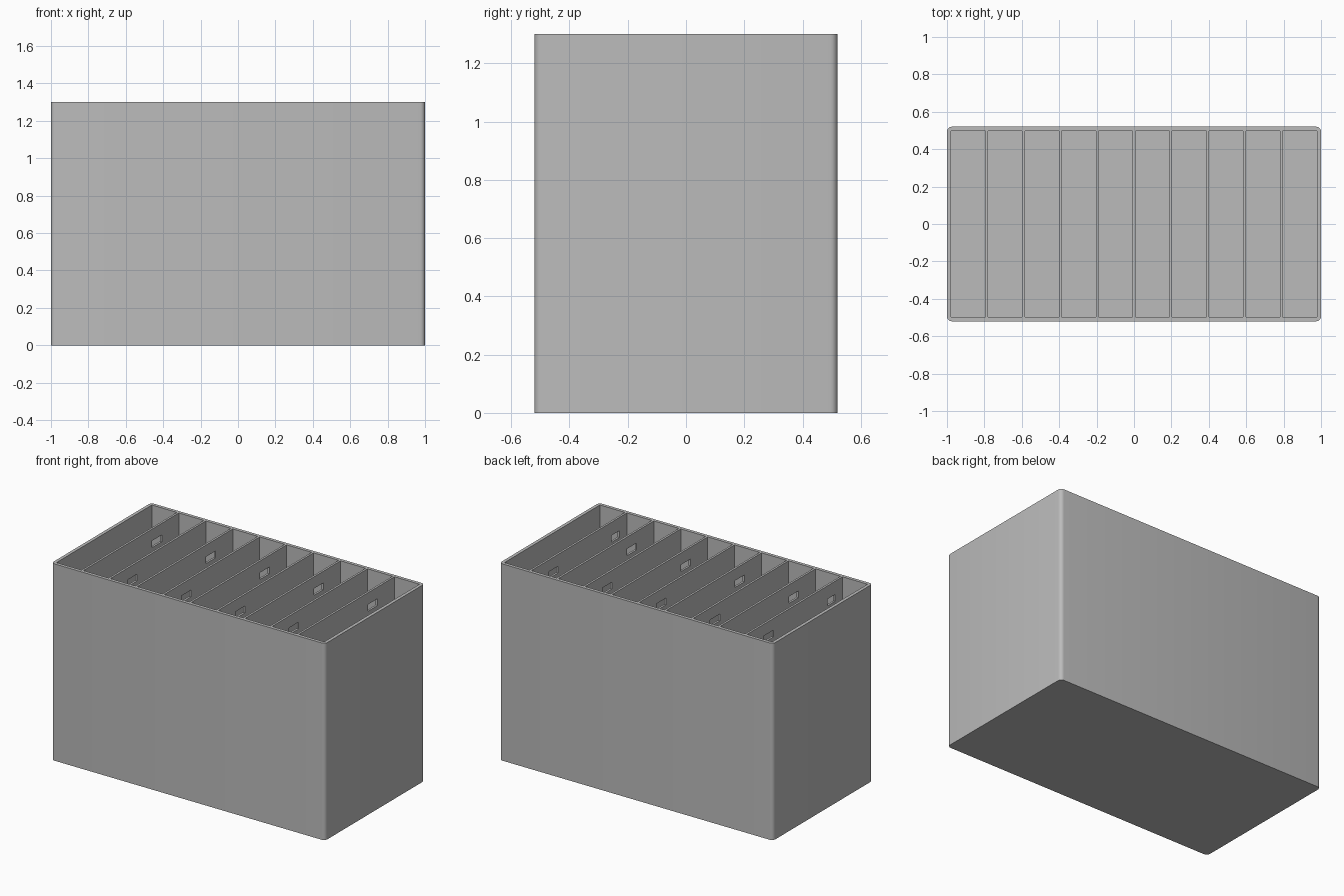
import bpy
import bmesh
from mathutils import Matrix, Vector

if "Cube" in bpy.data.objects:
    bpy.data.objects.remove(bpy.data.objects["Cube"], do_unlink=True)

LENGTH, DEPTH, HEIGHT = 2.0, 1.04, 1.3
WALL, DIVIDER, FLOOR = 0.022, 0.014, 0.022
CELLS = 10
CELL_WIDTH = (LENGTH - 2 * WALL - (CELLS - 1) * DIVIDER) / CELLS
PITCH = CELL_WIDTH + DIVIDER
FIRST_DIVIDER = -LENGTH / 2 + WALL + CELL_WIDTH + DIVIDER / 2

grey = bpy.data.materials.new("grey_plastic")
grey.use_nodes = True
grey.diffuse_color = (0.5, 0.5, 0.5, 1)
grey.node_tree.nodes["Principled BSDF"].inputs["Base Color"].default_value = grey.diffuse_color


def add_box(bm, centre, size):
    matrix = Matrix.Translation(centre) @ Matrix.Diagonal((*size, 1))
    return bmesh.ops.create_cube(bm, size=1, matrix=matrix)


def finish(name, bm, helper=False):
    mesh = bpy.data.meshes.new(name)
    bm.to_mesh(mesh)
    bm.free()
    mesh.materials.append(grey)
    obj = bpy.data.objects.new(name, mesh)
    bpy.context.collection.objects.link(obj)
    obj.hide_render = helper
    return obj


# Outer block with rounded upright corners
bm = bmesh.new()
add_box(bm, Vector((0, 0, HEIGHT / 2)), (LENGTH, DEPTH, HEIGHT))
upright = [e for e in bm.edges if abs(e.verts[0].co.z - e.verts[1].co.z) > 1]
bmesh.ops.bevel(bm, geom=upright, offset=0.025, segments=5, profile=0.5, affect='EDGES')
case = finish("divided_case", bm)

# Ten open cells
bm = bmesh.new()
for i in range(CELLS):
    x = FIRST_DIVIDER + (i - 0.5) * PITCH
    add_box(bm, Vector((x, 0, FLOOR + HEIGHT / 2)), (CELL_WIDTH, DEPTH - 2 * WALL, HEIGHT))
cells = finish("cell_cutter", bm, helper=True)

# Small windows near the divider tops, alternating between back and front
bm = bmesh.new()
for i in range(CELLS - 1):
    x = FIRST_DIVIDER + i * PITCH
    y = 0.27 if i % 2 == 0 else -0.27
    add_box(bm, Vector((x, y, HEIGHT - 0.1)), (0.06, 0.1, 0.045))
    if i in (0, CELLS - 2):  # the end dividers have a second window
        add_box(bm, Vector((x, -0.38, HEIGHT - 0.11)), (0.06, 0.08, 0.045))
windows = finish("window_cutter", bm, helper=True)

# Cut the cells, then the windows
bpy.ops.object.select_all(action='DESELECT')
case.select_set(True)
bpy.context.view_layer.objects.active = case
for cutter in (cells, windows):
    cut = case.modifiers.new(cutter.name, 'BOOLEAN')
    cut.operation = 'DIFFERENCE'
    cut.solver = 'EXACT'
    cut.object = cutter
    bpy.ops.object.modifier_apply(modifier=cut.name)
    bpy.data.objects.remove(cutter, do_unlink=True)
bpy.ops.object.shade_smooth_by_angle()
